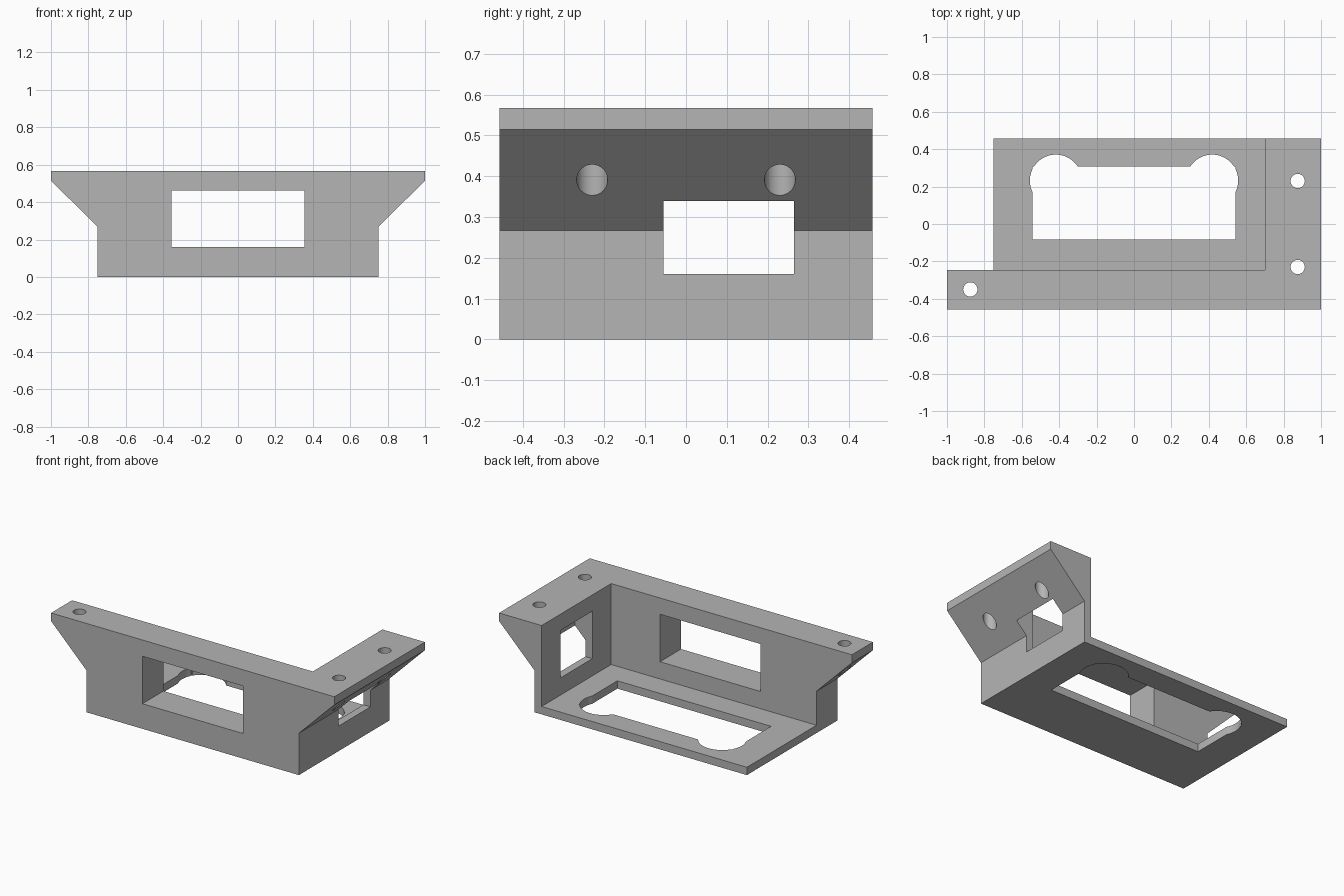
import bpy
import bmesh

default = bpy.data.objects.get("Cube")
if default:
    bpy.data.objects.remove(default, do_unlink=True)

HALF_DEPTH = 0.457
HEIGHT = 0.567

grey = bpy.data.materials.new("plain grey")
grey.use_nodes = True
colour = (0.46, 0.46, 0.46, 1)
grey.diffuse_color = colour
grey.node_tree.nodes["Principled BSDF"].inputs["Base Color"].default_value = colour


def add_object(name, bm):
    bmesh.ops.recalc_face_normals(bm, faces=bm.faces)
    mesh = bpy.data.meshes.new(name)
    bm.to_mesh(mesh)
    bm.free()
    obj = bpy.data.objects.new(name, mesh)
    bpy.context.collection.objects.link(obj)
    mesh.materials.append(grey)
    return obj


def extrude_profile(name, points, y0, y1):
    bm = bmesh.new()
    face = bm.faces.new([bm.verts.new((x, y0, z)) for x, z in points])
    ext = bmesh.ops.extrude_face_region(bm, geom=[face])
    moved = [v for v in ext["geom"] if isinstance(v, bmesh.types.BMVert)]
    bmesh.ops.translate(bm, verts=moved, vec=(0, y1 - y0, 0))
    return add_object(name, bm)


def cut(body, cutter):
    cutter.hide_render = True
    mod = body.modifiers.new("cut", 'BOOLEAN')
    mod.operation = 'DIFFERENCE'
    mod.solver = 'EXACT'
    mod.object = cutter
    bpy.context.view_layer.objects.active = body
    bpy.ops.object.modifier_apply(modifier=mod.name)
    bpy.data.objects.remove(cutter, do_unlink=True)


def cut_box(body, x0, x1, y0, y1, z0, z1):
    corners = [(x0, z0), (x1, z0), (x1, z1), (x0, z1)]
    cut(body, extrude_profile("box_cutter", corners, y0, y1))


def cut_hole(body, x, y, radius, z0, z1):
    bm = bmesh.new()
    bmesh.ops.create_cone(bm, cap_ends=True, segments=64, radius1=radius,
                          radius2=radius, depth=z1 - z0)
    bmesh.ops.translate(bm, verts=bm.verts, vec=(x, y, (z0 + z1) / 2))
    cut(body, add_object("hole_cutter", bm))


# Solid block with flared mounting flanges
right_half = [(0.75, 0), (0.75, 0.267), (1, 0.515), (1, HEIGHT)]
outline = right_half + [(-x, z) for x, z in reversed(right_half)]
bracket = extrude_profile("mounting_bracket", outline, -HALF_DEPTH, HALF_DEPTH)

# Open interior, leaving floor, front wall and left wall
cut_box(bracket, -1.2, 0.70, -0.245, 0.7, 0.05, 0.8)

# Front window and side window (side one stops inside the flange)
cut_box(bracket, -0.355, 0.355, -0.7, -0.1, 0.16, 0.463)
cut_box(bracket, 0.6, 0.823, -0.055, 0.265, 0.16, 0.463)

# Floor opening with rounded lobes
cut_box(bracket, -0.543, 0.543, -0.083, 0.307, -0.1, 0.12)
for side in (-1, 1):
    cut_hole(bracket, side * 0.418, 0.232, 0.139, -0.1, 0.12)

# Screw holes through the flanges
for x, y in ((0.875, 0.23), (0.875, -0.23), (-0.875, -0.35)):
    cut_hole(bracket, x, y, 0.038, 0.2, 0.8)

# Smooth hole walls, sharp edges elsewhere
bpy.ops.object.select_all(action='DESELECT')
bracket.select_set(True)
bpy.context.view_layer.objects.active = bracket
bpy.ops.object.shade_smooth_by_angle()
